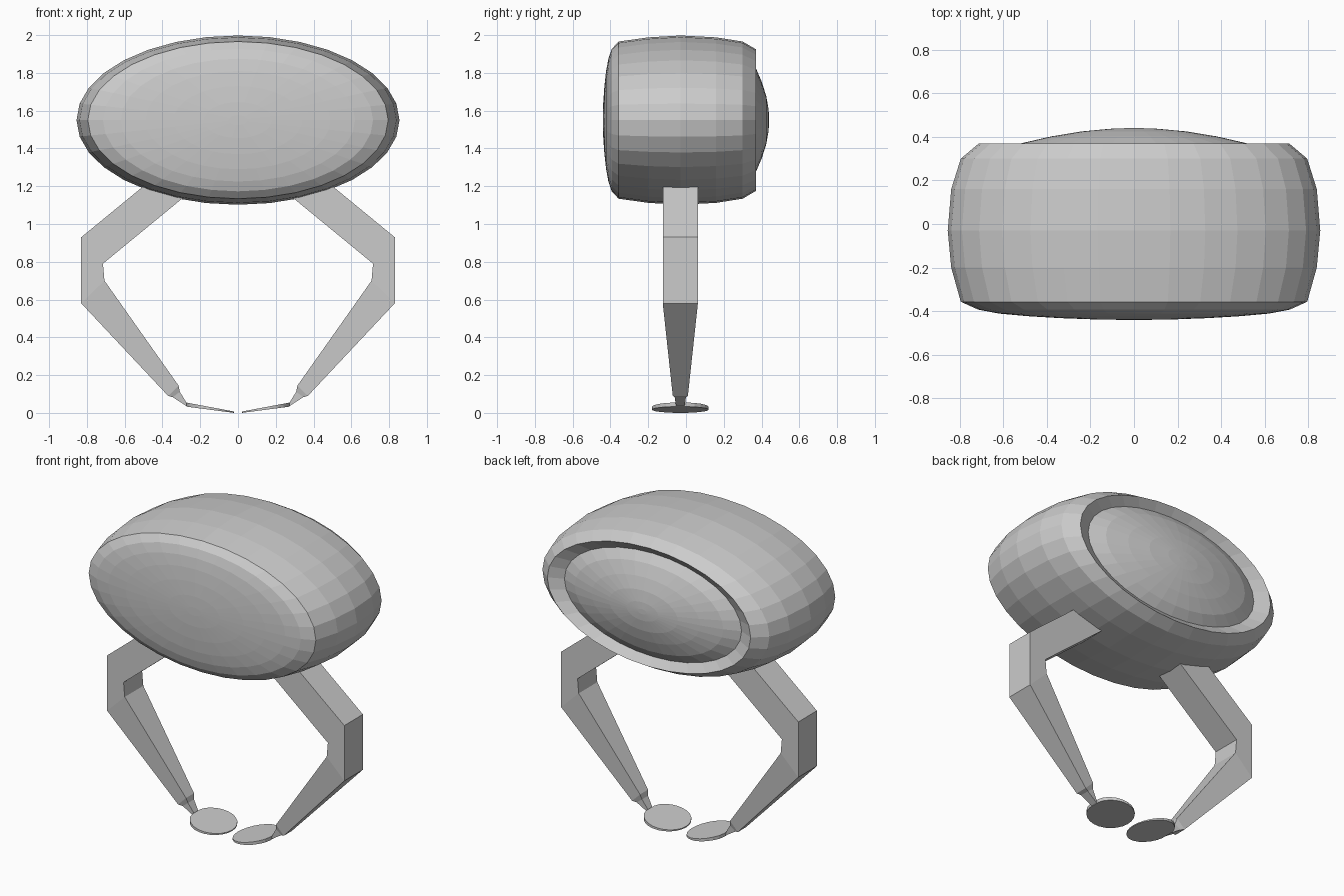
import bpy, bmesh, math

if "Cube" in bpy.data.objects:
    bpy.data.objects.remove(bpy.data.objects["Cube"])

CY = -0.03   # legs sit slightly forward of the middle
CZ = 1.55    # height of the body axis


def make_object(name, bm, mirror=False):
    bmesh.ops.recalc_face_normals(bm, faces=bm.faces)
    mesh = bpy.data.meshes.new(name)
    bm.to_mesh(mesh)
    bm.free()
    obj = bpy.data.objects.new(name, mesh)
    bpy.context.collection.objects.link(obj)
    if mirror:
        obj.modifiers.new("Mirror", 'MIRROR').use_mirror_merge = False
    return obj


def loft(name, rings, mirror=False):
    """Skin a list of equal-length point rings and cap both ends."""
    bm = bmesh.new()
    loops = [[bm.verts.new(p) for p in ring] for ring in rings]
    n = len(loops[0])
    for a, b in zip(loops, loops[1:]):
        for i in range(n):
            j = (i + 1) % n
            bm.faces.new((a[i], a[j], b[j], b[i]))
    bm.faces.new(loops[0])
    bm.faces.new(loops[-1])
    return make_object(name, bm, mirror)


def ellipse_ring(y, rx, rz, n=32):
    return [(rx * math.cos(2 * math.pi * i / n), y,
             CZ + rz * math.sin(2 * math.pi * i / n)) for i in range(n)]


# Body: shallow front dome, barrel side, sunken groove and back dome
profile = [(-0.44, 0.05, 0.026), (-0.438, 0.18, 0.095), (-0.432, 0.34, 0.18),
           (-0.423, 0.49, 0.26), (-0.411, 0.62, 0.325), (-0.393, 0.715, 0.377),
           (-0.357, 0.795, 0.416), (-0.2, 0.839, 0.438), (-0.03, 0.855, 0.448),
           (0.16, 0.839, 0.438), (0.3, 0.795, 0.416), (0.37, 0.712, 0.375),
           (0.33, 0.62, 0.327), (0.37, 0.52, 0.275), (0.402, 0.38, 0.2),
           (0.425, 0.24, 0.127), (0.437, 0.11, 0.058), (0.44, 0.03, 0.016)]
loft("body", [ellipse_ring(*p) for p in profile])

# Legs: outer x, z, inner x, z, half depth, from hip to ankle
sections = [(0.44, 1.25, 0.24, 1.18, 0.093), (0.83, 0.93, 0.715, 0.79, 0.093),
            (0.83, 0.58, 0.707, 0.70, 0.093), (0.37, 0.09, 0.315, 0.145, 0.04),
            (0.345, 0.083, 0.308, 0.112, 0.03), (0.27, 0.034, 0.274, 0.056, 0.022)]
loft("legs", [[(ox, CY - h, oz), (ox, CY + h, oz), (ix, CY + h, iz), (ix, CY - h, iz)]
              for ox, oz, ix, iz, h in sections], mirror=True)

# Feet: thin tilted discs, cut straight at the ankle, thinner at the toe
outline = []
for i in range(24):
    a = 2 * math.pi * i / 24
    outline.append((min(0.15 + 0.13 * math.cos(a), 0.272), CY + 0.15 * math.sin(a)))


def foot_ring(z_toe, z_heel):
    return [(x, y, z_toe + (z_heel - z_toe) * (x - 0.02) / 0.26) for x, y in outline]


loft("feet", [foot_ring(0.0, 0.034), foot_ring(0.007, 0.056)], mirror=True)
